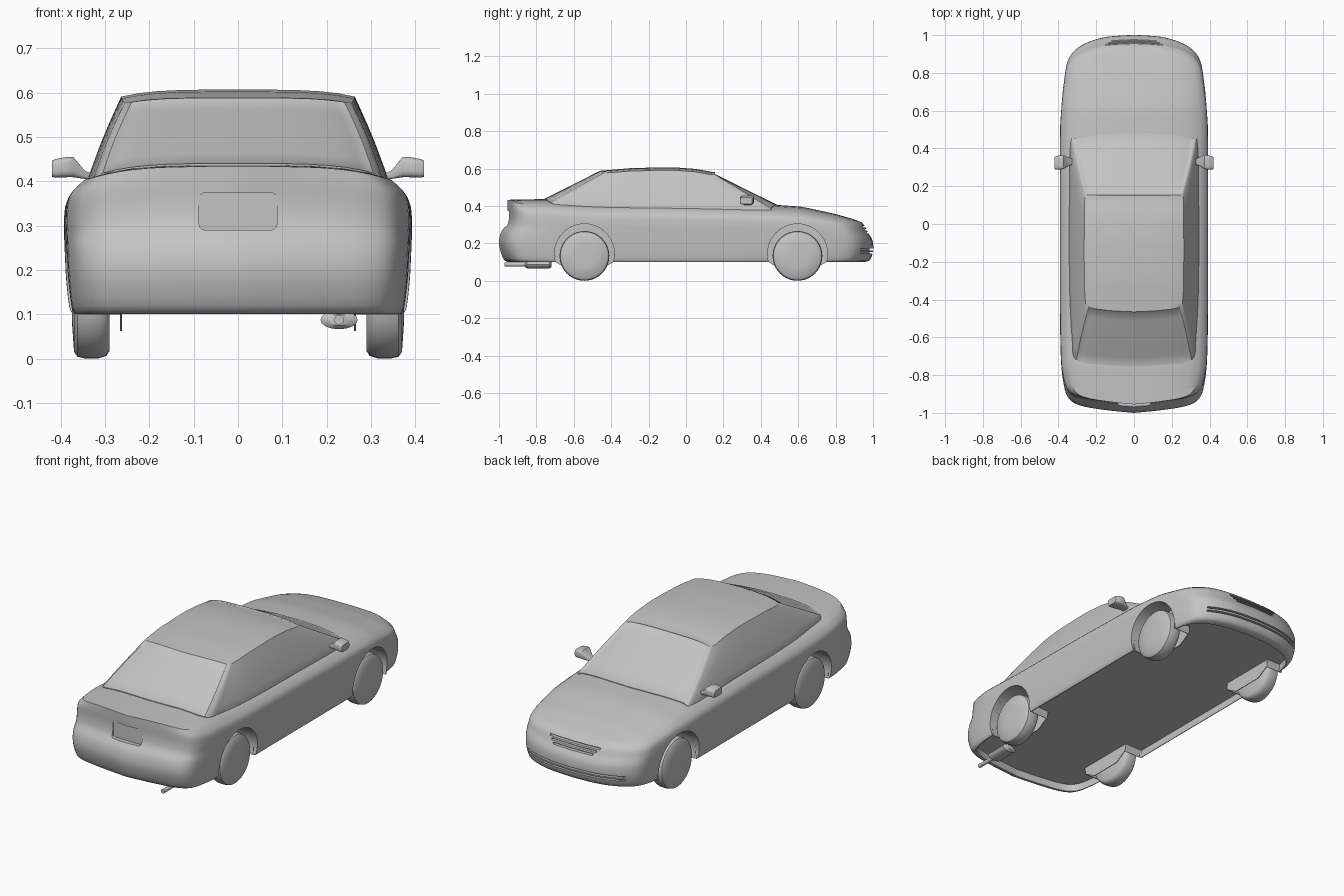
import bpy, bmesh, math
from mathutils import Vector

cube = bpy.data.objects.get("Cube")
if cube:
    bpy.data.objects.remove(cube)

grey = bpy.data.materials.new("body_grey")
grey.use_nodes = True
GREY = (0.55, 0.55, 0.55, 1)
grey.diffuse_color = GREY
grey.node_tree.nodes["Principled BSDF"].inputs["Base Color"].default_value = GREY


def finish(name, bm):
    """Weld, orient and link a mesh under a part name."""
    bmesh.ops.remove_doubles(bm, verts=bm.verts, dist=0.0004)
    bmesh.ops.recalc_face_normals(bm, faces=bm.faces)
    mesh = bpy.data.meshes.new(name)
    bm.to_mesh(mesh)
    bm.free()
    ob = bpy.data.objects.new(name, mesh)
    ob.data.materials.append(grey)
    bpy.context.collection.objects.link(ob)
    return ob


def shade(ob, angle=32):
    bpy.ops.object.select_all(action='DESELECT')
    ob.select_set(True)
    bpy.context.view_layer.objects.active = ob
    bpy.ops.object.shade_smooth_by_angle(angle=math.radians(angle))


def smooth(pts, steps):
    """Catmull-Rom curve through the points."""
    pts = [Vector(p) for p in pts]
    ext = [2 * pts[0] - pts[1]] + pts + [2 * pts[-1] - pts[-2]]
    out = []
    for a, b, c, d in zip(ext, ext[1:], ext[2:], ext[3:]):
        for k in range(steps):
            t = k / steps
            out.append(0.5 * (2 * b + (c - a) * t + (2 * a - 5 * b + 4 * c - d) * t**2
                              + (3 * b - a - 3 * c + d) * t**3))
    return out + [pts[-1]]


def interp(table, v):
    for (a, p), (b, q) in zip(table, table[1:]):
        if v <= b:
            return p + (q - p) * max(0, (v - a) / (b - a))
    return table[-1][1]


def grid_mesh(rows):
    """Quads over a grid of half-side points, plus the mirrored half."""
    bm = bmesh.new()
    for s in (1, -1):
        vs = [[bm.verts.new((s * p[0], p[1], p[2])) for p in r] for r in rows]
        for r, q in zip(vs, vs[1:]):
            for i in range(len(r) - 1):
                bm.faces.new((r[i], r[i + 1], q[i + 1], q[i]))
    bmesh.ops.remove_doubles(bm, verts=bm.verts, dist=0.0004)
    return bm


def tube(name, rings):
    """Closed skin over a list of point rings."""
    bm = bmesh.new()
    vs = [[bm.verts.new(p) for p in r] for r in rings]
    n = len(vs[0])
    for a, b in zip(vs, vs[1:]):
        for i in range(n):
            bm.faces.new((a[i], a[(i + 1) % n], b[(i + 1) % n], b[i]))
    bm.faces.new(vs[0])
    bm.faces.new(vs[-1])
    return finish(name, bm)


def round_rect(w, h, r, n=4):
    out = []
    for k, (sx, sz) in enumerate(((1, 1), (-1, 1), (-1, -1), (1, -1))):
        for j in range(n + 1):
            a = math.pi / 2 * (k + j / n)
            out.append((sx * (w - r) + r * math.cos(a), sz * (h - r) + r * math.sin(a)))
    return out


def arc(r, start, end, n):
    angles = [math.radians(start + (end - start) * k / n) for k in range(n + 1)]
    return [(r * math.cos(a), r * math.sin(a)) for a in angles]


def circle(r, n=32):
    return arc(r, 0, 360, n)[:-1]


# Lower body: plan outline, stacked in levels, closed by a crowned deck and hood
plan = smooth([(0, 1), (.14, .99), (.24, .963), (.31, .922), (.35, .865), (.368, .77), (.385, .6),
               (.39, .4), (.39, 0), (.39, -.4), (.386, -.7), (.378, -.82), (.353, -.915),
               (.29, -.96), (.15, -.985), (0, -1)], 4)
# height fraction, width, front reach, rear reach
levels = smooth([(0, .955, .955, .955), (.06, .975, .985, .978), (.28, .993, 1, 1), (.47, 1, 1, .99),
                 (.6, 1.004, .992, .962), (.74, 1.006, .973, .953), (.89, .988, .958, .954),
                 (1, .905, .938, .955)], 3)
deck = [(-1, .432), (-.75, .437), (-.5, .425), (0, .42), (.45, .408), (.62, .396),
        (.8, .357), (.9, .328), (.97, .3)]


def on_level(p, lv):
    return p[0] * lv[1], p[1] * (lv[2] if p[1] > 0 else lv[3])


def top_z(x, y):
    return interp(deck, y) - .035 * (x / .35)**4


rows = []
for p in plan:
    ex, ey = on_level(p, levels[-1])
    edge = top_z(ex, ey)
    row = [(*on_level(p, lv), .1 + lv[0] * (edge - .1)) for lv in levels]
    row.insert(0, (0, row[0][1], .1))
    row += [(ex * f, ey, top_z(ex * f, ey)) for f in (.85, .7, .5, .25, 0)]
    rows.append(row)
body = finish("lower_body", grid_mesh(rows))

# Cutters: recessed floor, wheel arches, plate recess, grille slots and lower intake
WHEEL_Y, WHEEL_R, ARCH_Z, ARCH_R = (-.543, .596), .133, .144, .16
half = [(x * .945, y * .942) for x, y in plan]
floor_outline = half + [(-x, y) for x, y in half[-2:0:-1]]
cutters = [tube("floor_cutter", [[(x, y, z) for x, y in floor_outline] for z in (.05, .14)])]
for s in (1, -1):
    for wy in WHEEL_Y:
        cutters.append(tube("arch_cutter", [[(s * x, wy + a, ARCH_Z + b) for a, b in circle(ARCH_R, 40)]
                                            for x in (.262, .45)]))
cutters.append(tube("plate_recess_cutter", [[(a, y, .332 + b) for a, b in round_rect(.088, .042, .014)]
                                            for y in (-1.05, -.942)]))


def slot(z0, z1, half_width, y_in, bend):
    rings = []
    for k in range(-10, 11):
        x = half_width * k / 10
        y = y_in - bend * x * x
        rings.append([(x, y, z0), (x, y + .1, z0), (x, y + .1, z1), (x, y, z1)])
    cutters.append(tube("slot_cutter", rings))


for k in range(3):
    slot(.252 + .016 * k, .261 + .016 * k, .12 + .015 * k, .958 - .008 * k, .4)
for z in (.145, .163):
    slot(z, z + .009, .29, .982, .7)

for c in cutters:
    mod = body.modifiers.new("cut", 'BOOLEAN')
    mod.operation, mod.solver, mod.object = 'DIFFERENCE', 'EXACT', c
    c.hide_render = True
    bpy.context.view_layer.objects.active = body
    bpy.ops.object.modifier_apply(modifier=mod.name)
    bpy.data.objects.remove(c)

# Open the deck under the cabin
bm = bmesh.new()
bm.from_mesh(body.data)
covered = [f for f in bm.faces if all(v.co.z > .36 and abs(v.co.x) < .32 and -.69 < v.co.y < .44
                                      for v in f.verts)]
bmesh.ops.delete(bm, geom=covered, context='FACES')
bm.to_mesh(body.data)
bm.free()
shade(body)

# Cabin: base outline on the body top blended up into the roof outline
base = smooth([(0, .487), (.17, .478), (.3, .456), (.335, .432), (.342, .2), (.342, -.3),
               (.328, -.6), (.305, -.722), (.16, -.748), (0, -.757)], 4)
roof = smooth([(0, .132), (.15, .138), (.235, .15), (.26, .14), (.263, 0), (.263, -.25),
               (.258, -.4), (.24, -.44), (.13, -.458), (0, -.465)], 4)


def roof_z(x, y):
    return interp([(-.47, .587), (-.3, .602), (-.08, .608), (.05, .598), (.14, .582)], y) \
        - .016 * (x / .264)**4


rows = []
for b, t in zip(base, roof):
    z0 = top_z(*b) + .003
    row = [(b[0], b[1], z0 - .015)]
    for k in range(7):
        f = k / 6
        p = b.lerp(t, f)
        bulge = .004 * math.sin(math.pi * f) * min(1, b[0] / .3)
        row.append((p[0] + bulge, p[1], z0 + f * (roof_z(*t) - z0)))
    row += [(t[0] * f, t[1], roof_z(t[0] * f, t[1])) for f in (.85, .7, .5, .25, 0)]
    rows.append(row)
bm = grid_mesh(rows)
bmesh.ops.recalc_face_normals(bm, faces=bm.faces)


# Windscreen and rear window set slightly into the shell
def is_glass(f, side):
    c = f.calc_center_median()
    pillar = .303 - .065 * (c.z - .42) / .165
    beyond_roof = c.y > .14 if side > 0 else c.y < -.44
    return f.normal.y * side > .3 and .3 < f.normal.z < .97 and abs(c.x) < pillar and beyond_roof


for side in (1, -1):
    bmesh.ops.inset_region(bm, faces=[f for f in bm.faces if is_glass(f, side)],
                           thickness=.003, depth=-.002)
shade(finish("cabin", bm), 40)

# Wheels, arch liners and door mirrors on both sides
for s, side in ((1, "left"), (-1, "right")):
    for wy, end in zip(WHEEL_Y, ("rear", "front")):
        profile = [(.29, .05), (.29, .116), (.297, .127), (.315, .133), (.345, .133),
                   (.362, .129), (.37, .118), (.374, .06), (.374, .01)]
        shade(tube(f"{end}_{side}_wheel", [[(s * x, wy + a, WHEEL_R + b) for a, b in circle(r, 40)]
                                           for x, r in profile]), 40)
        band = arc(ARCH_R, -16, 196, 24) + arc(ARCH_R + .004, 196, -16, 24)
        shade(tube(f"{end}_{side}_arch_liner", [[(s * x, wy + a, ARCH_Z + b) for a, b in band]
                                                for x in (.262, .362)]))
        flap = [(-.16, .145), (-.155, .1), (-.09, .062), (.09, .062), (.155, .1), (.16, .145)]
        tube(f"{end}_{side}_arch_flap", [[(s * x, wy + a, z) for a, z in flap] for x in (.262, .266)])
    # x, centre y, centre z, half depth, half height
    stations = [(.325, .33, .41, .014, .006), (.345, .33, .414, .022, .009), (.372, .328, .432, .036, .023),
                (.385, .326, .432, .038, .023), (.412, .324, .429, .036, .021), (.42, .322, .428, .032, .018)]
    shade(tube(f"{side}_mirror", [[(s * x, cy + a, cz + b) for a, b in round_rect(hy, hz, hz * .6, 3)]
                                  for x, cy, cz, hy, hz in stations]), 40)

# Exhaust: oval silencer and tail pipe
shade(tube("silencer", [[(.228 + a, y, .087 + b * .5) for a, b in circle(r, 16)]
                        for y, r in ((-.86, .025), (-.85, .042), (-.73, .042), (-.72, .025))]), 40)
shade(tube("tail_pipe", [[(.228 + a, y, .087 + b) for a, b in circle(.011, 12)] for y in (-.97, -.84)]))
